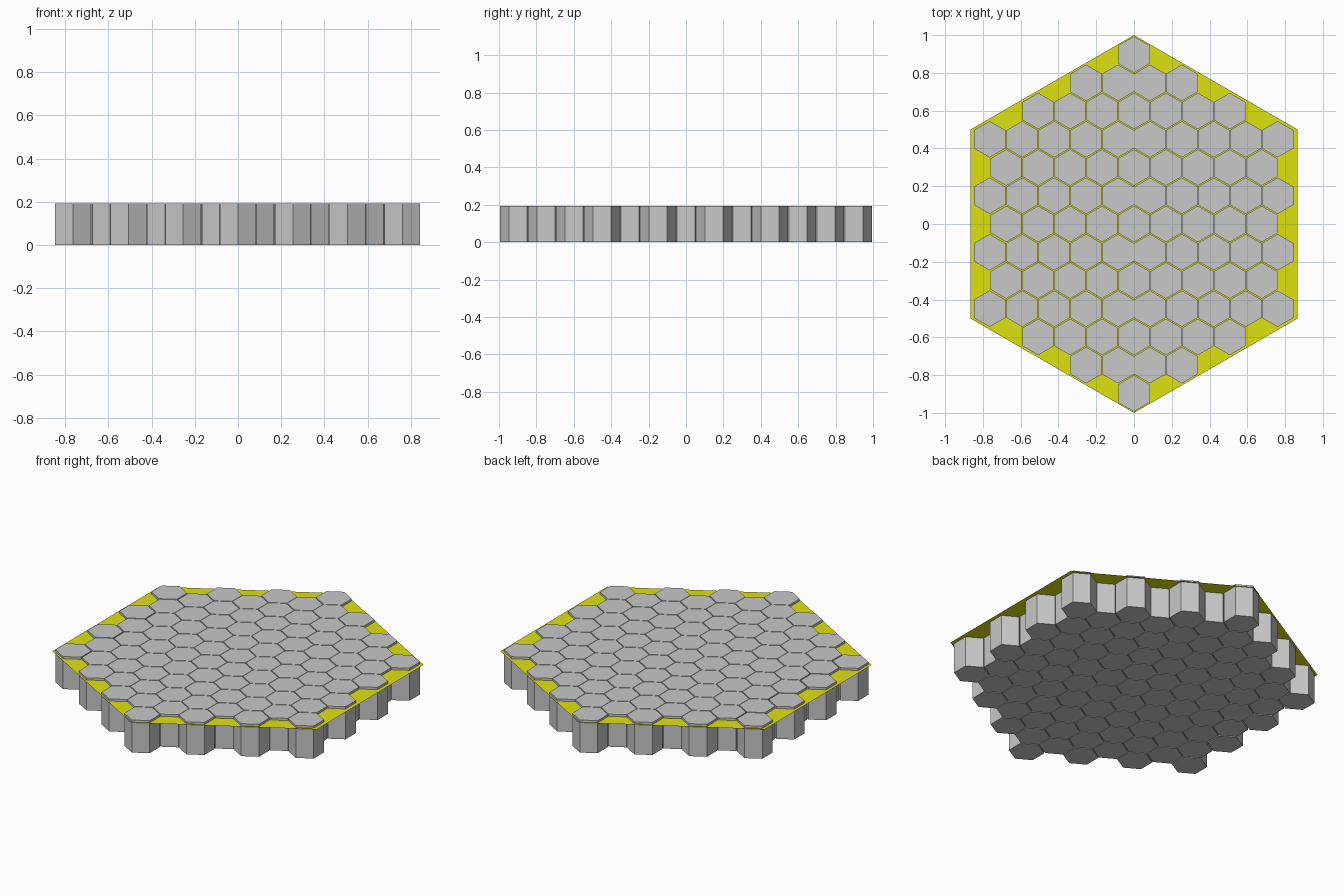
import bpy, bmesh, math

if "Cube" in bpy.data.objects:
    bpy.data.objects.remove(bpy.data.objects["Cube"])

TOP, PLATE_Z = 0.193, 0.18      # tile height, height of the thin backing sheet
STEP_X, STEP_Y = 0.169, 0.1495  # tile pitch
R = 0.0962                      # tile corner radius
ROWS = [1, 4, 7, 10, 9, 10, 9, 10, 9, 10, 7, 4, 1]


def material(name, rgb):
    m = bpy.data.materials.new(name)
    m.diffuse_color = (*rgb, 1)
    m.use_nodes = True
    m.node_tree.nodes["Principled BSDF"].inputs["Base Color"].default_value = m.diffuse_color
    return m


def hexagon(bm, x, y, z, r):
    """Pointy-top hexagon facing up."""
    pts = [math.radians(90 + 60 * i) for i in range(6)]
    return bm.faces.new([bm.verts.new((x + r * math.cos(a), y + r * math.sin(a), z)) for a in pts])


def finish(bm, name, mat):
    me = bpy.data.meshes.new(name)
    bm.to_mesh(me)
    bm.free()
    me.materials.append(mat)
    ob = bpy.data.objects.new(name, me)
    bpy.context.collection.objects.link(ob)


grey = material("tile grey", (0.58, 0.58, 0.58))
yellow = material("sheet yellow", (0.73, 0.76, 0.005))

# thin yellow backing sheet
bm = bmesh.new()
hexagon(bm, 0, 0, PLATE_Z, 1.0)
finish(bm, "backing_sheet", yellow)

# rows of hexagonal prisms passing through the sheet
for k, n in enumerate(ROWS):
    bm = bmesh.new()
    y = (6 - k) * STEP_Y
    for i in range(n):
        x = (i - (n - 1) / 2) * STEP_X
        if n == 10 and i == 0:
            x -= 0.004          # left column sits slightly apart
        top = hexagon(bm, x, y, TOP, R)
        low = hexagon(bm, x, y, 0, R)
        a, b = list(top.verts), list(low.verts)
        for j in range(6):
            q = (j + 1) % 6
            bm.faces.new((b[j], b[q], a[q], a[j]))
        low.normal_flip()
    finish(bm, f"tile_row_{k + 1}", grey)
